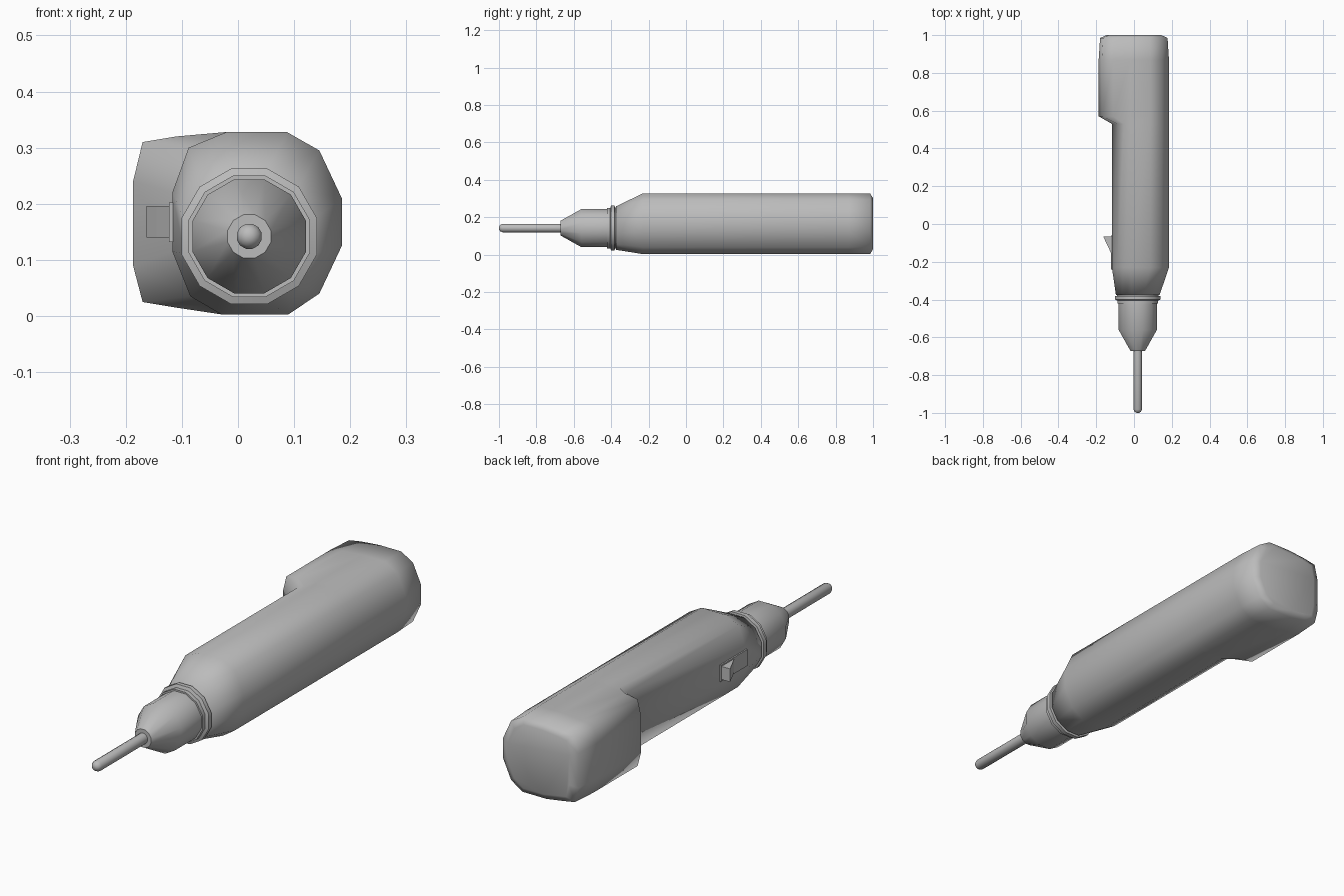
import bpy, bmesh
from math import cos, sin, radians

cube = bpy.data.objects.get("Cube")
if cube:
    bpy.data.objects.remove(cube)

grey = bpy.data.materials.new("plain grey")
grey.use_nodes = True
grey.diffuse_color = (0.5, 0.5, 0.5, 1)
grey.node_tree.nodes["Principled BSDF"].inputs["Base Color"].default_value = (0.5, 0.5, 0.5, 1)

AXIS_X, AXIS_Z = 0.02, 0.142  # spindle axis


def finish(name, bm, angle):
    bmesh.ops.recalc_face_normals(bm, faces=bm.faces)
    mesh = bpy.data.meshes.new(name)
    bm.to_mesh(mesh)
    bm.free()
    mesh.materials.append(grey)
    obj = bpy.data.objects.new(name, mesh)
    bpy.context.collection.objects.link(obj)
    bpy.ops.object.select_all(action="DESELECT")
    obj.select_set(True)
    bpy.context.view_layer.objects.active = obj
    if angle:
        bpy.ops.object.shade_smooth_by_angle(angle=radians(angle))
    return obj


def loft(name, sections, angle):
    """Skin a list of (y, [(x, z), ...]) sections and cap both ends."""
    bm = bmesh.new()
    rings = [[bm.verts.new((x, y, z)) for x, z in pts] for y, pts in sections]
    n = len(rings[0])
    for a, b in zip(rings, rings[1:]):
        for i in range(n):
            j = (i + 1) % n
            bm.faces.new((a[i], a[j], b[j], b[i]))
    bm.faces.new(rings[0])
    bm.faces.new(rings[-1])
    return finish(name, bm, angle)


def circle(r):
    """Twelve-sided ring, clockwise from the upper left."""
    return [(AXIS_X + r * cos(radians(105 - 30 * i)),
             AXIS_Z + r * sin(radians(105 - 30 * i))) for i in range(12)]


def split_corners(pts):
    """Add a midpoint on the two left shoulder edges."""
    mid = lambda a, b: ((a[0] + b[0]) / 2, (a[1] + b[1]) / 2)
    return pts[:8] + [mid(pts[7], pts[8])] + pts[8:] + [mid(pts[11], pts[0])]


def inset(pts, sx, sz):
    return [(x * sx, 0.165 + (z - 0.165) * sz) for x, z in pts]


# Handle body with the battery bulge on one side
common = [(-0.02, 0.328), (0.087, 0.328), (0.145, 0.295), (0.185, 0.21),
          (0.185, 0.125), (0.145, 0.04), (0.09, 0.003), (-0.03, 0.003)]
slim = split_corners(common + [(-0.085, 0.035), (-0.117, 0.115),
                               (-0.117, 0.22), (-0.088, 0.30)])
bulge = common + [(-0.11, 0.015), (-0.17, 0.025), (-0.187, 0.09),
                  (-0.187, 0.24), (-0.17, 0.31), (-0.11, 0.32)]
body = loft("handle_body", [
    (-0.375, split_corners(circle(0.12))), (-0.23, slim), (0.53, slim),
    (0.57, bulge), (0.87, bulge), (0.985, inset(bulge, 0.96, 0.99)),
    (1.0, inset(bulge, 0.78, 0.84))], 75)

# Keep the bulge step crisp
sharp = body.data.attributes.get("sharp_edge") or \
    body.data.attributes.new("sharp_edge", "BOOLEAN", "EDGE")
for e in body.data.edges:
    a, b = (body.data.vertices[v].co for v in e.vertices)
    if abs(a.y - b.y) < 0.001 and 0.5 < a.y < 0.6 and max(a.x, b.x) < -0.05:
        sharp.data[e.index].value = True


def turned(name, profile):
    return loft(name, [(y, circle(r)) for y, r in profile], 35)


# Turned front parts
turned("collar", [(-0.36, 0.113), (-0.38, 0.113), (-0.382, 0.125),
                  (-0.40, 0.125), (-0.405, 0.112), (-0.422, 0.112)])
turned("nose_cone", [(-0.41, 0.105), (-0.56, 0.105), (-0.672, 0.04)])
turned("bit_shaft", [(-0.66, 0.023), (-0.982, 0.023), (-0.994, 0.017), (-1.0, 0.007)])


def prism(name, outline, z0, z1):
    """Extrude an (x, y) outline from z0 to z1."""
    bm = bmesh.new()
    face = bm.faces.new([bm.verts.new((x, y, z0)) for x, y in outline])
    top = bmesh.ops.extrude_face_region(bm, geom=[face])["geom"]
    bmesh.ops.translate(bm, vec=(0, 0, z1 - z0),
                        verts=[v for v in top if isinstance(v, bmesh.types.BMVert)])
    return finish(name, bm, 0)


# Sliding switch on the side
prism("switch_plate", [(-0.105, -0.24), (-0.123, -0.24), (-0.123, -0.06), (-0.105, -0.06)],
      0.132, 0.202)
prism("switch_thumb", [(-0.11, -0.15), (-0.123, -0.15), (-0.145, -0.105),
                       (-0.163, -0.065), (-0.11, -0.065)], 0.14, 0.196)
